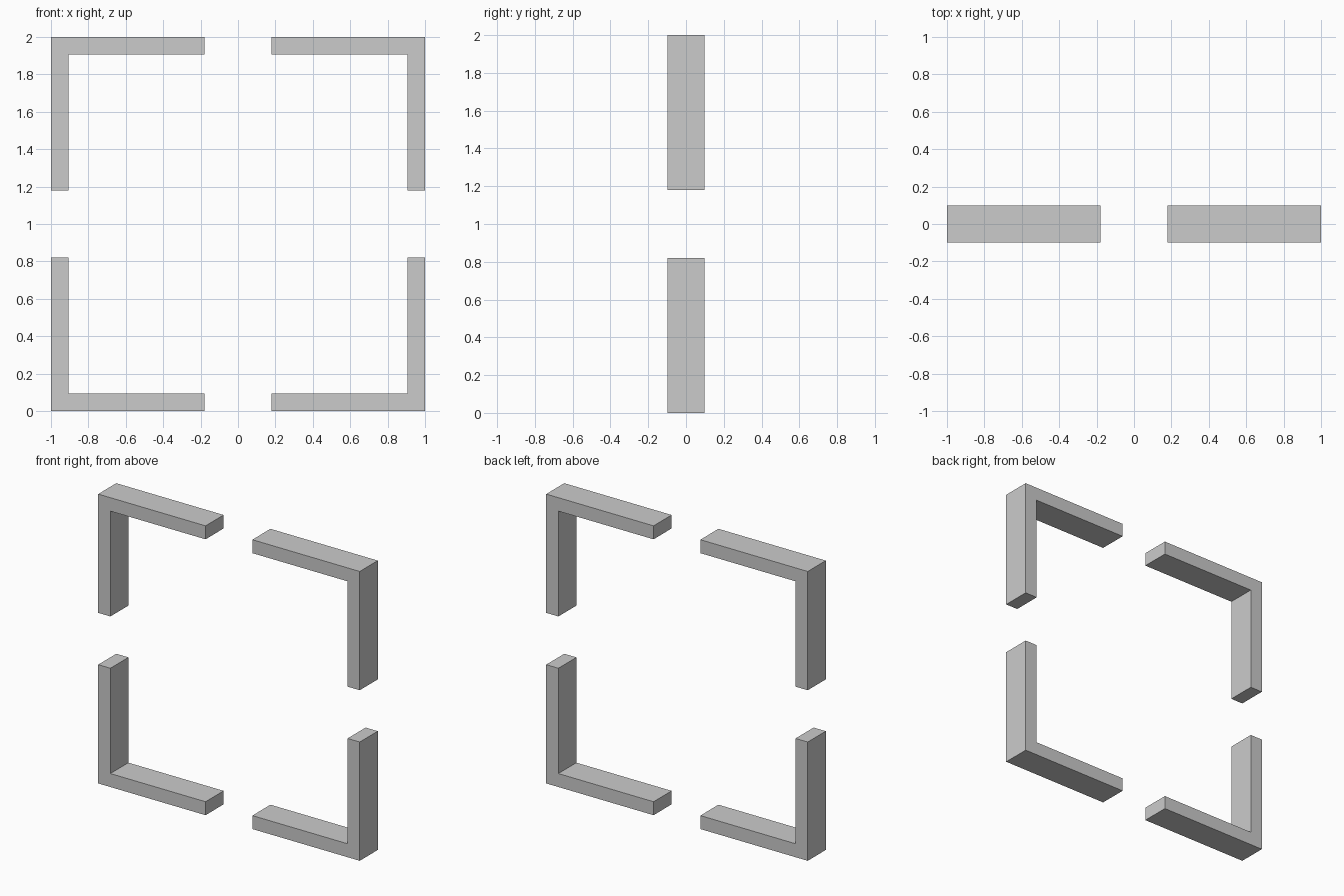
import bpy, bmesh

if "Cube" in bpy.data.objects:
    bpy.data.objects.remove(bpy.data.objects["Cube"])

ARM, THICK, DEPTH = 0.821, 0.093, 0.197


def corner_bracket(name, sx, sz):
    # L-shaped profile in the front plane, mirrored by sign into each corner
    i, g = 1 - THICK, 1 - ARM
    profile = [(g, 1), (1, 1), (1, g), (i, g), (i, i), (g, i)]
    bm = bmesh.new()
    face = bm.faces.new([bm.verts.new((sx * x, -DEPTH / 2, 1 + sz * z)) for x, z in profile])
    # Extrude the profile towards the back
    ext = bmesh.ops.extrude_face_region(bm, geom=[face], use_keep_orig=True)
    verts = [v for v in ext["geom"] if isinstance(v, bmesh.types.BMVert)]
    bmesh.ops.translate(bm, verts=verts, vec=(0, DEPTH, 0))
    bmesh.ops.recalc_face_normals(bm, faces=bm.faces)
    mesh = bpy.data.meshes.new(name)
    bm.to_mesh(mesh)
    bm.free()
    bpy.context.collection.objects.link(bpy.data.objects.new(name, mesh))


# Four separate brackets framing an open square
for side, sx in (("left", -1), ("right", 1)):
    for level, sz in (("bottom", -1), ("top", 1)):
        corner_bracket(f"{level}_{side}_corner_bracket", sx, sz)
